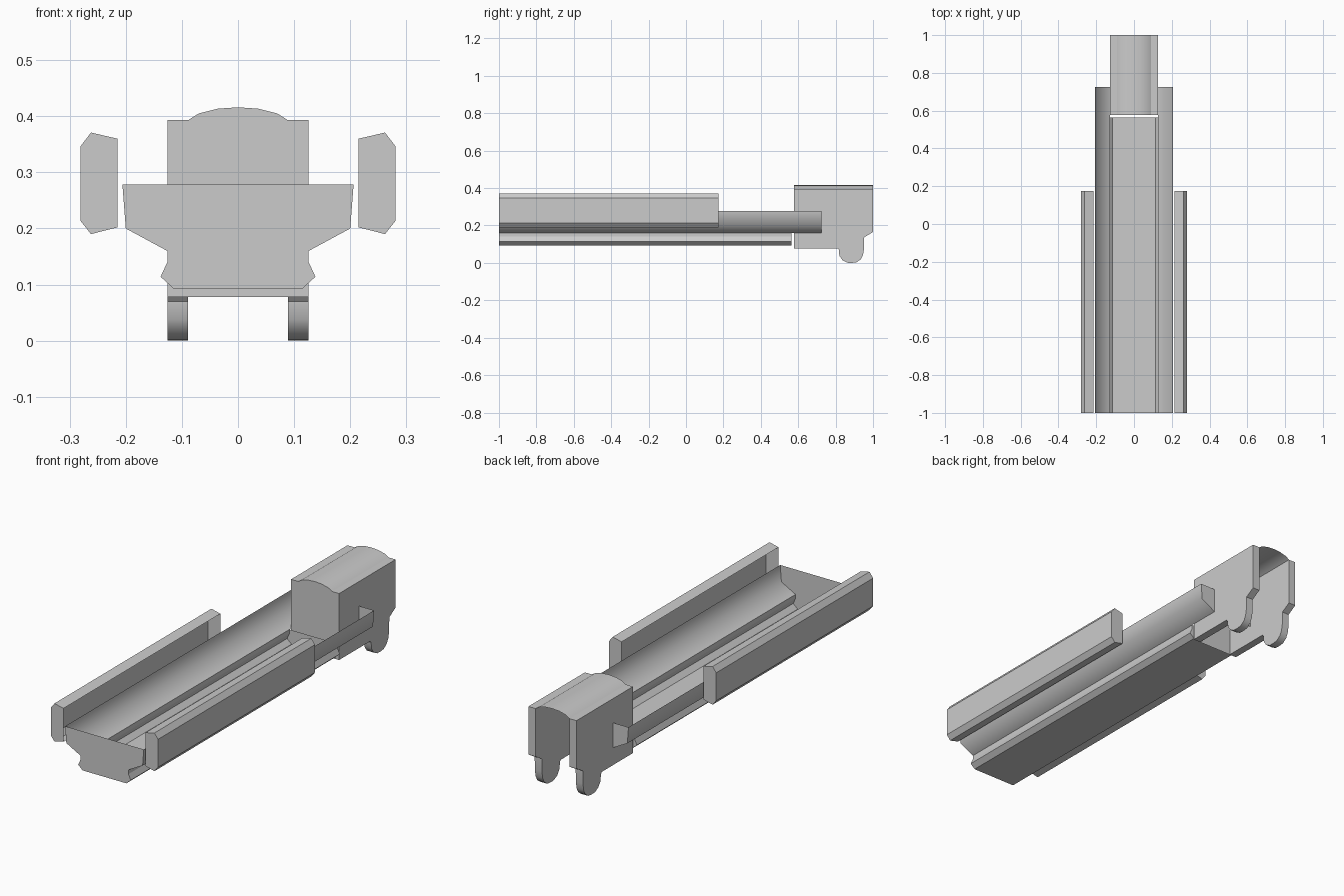
import bpy, bmesh, math

if "Cube" in bpy.data.objects:
    bpy.data.objects.remove(bpy.data.objects["Cube"])


def sweep(name, profile, start, end, axis='Y', closed=False, caps=(True, True), smooth=None):
    """Extrude a 2D profile along Y (points are x,z) or X (points are y,z)."""
    bm = bmesh.new()
    rings = []
    for d in (start, end):
        rings.append([bm.verts.new((a, d, b) if axis == 'Y' else (d, a, b)) for a, b in profile])
    n = len(profile)
    for i in range(n if closed else n - 1):
        j = (i + 1) % n
        bm.faces.new((rings[0][i], rings[0][j], rings[1][j], rings[1][i]))
    for ring, cap in zip(rings, caps):
        if cap:
            bm.faces.new(ring)
    bmesh.ops.recalc_face_normals(bm, faces=bm.faces)
    mesh = bpy.data.meshes.new(name)
    bm.to_mesh(mesh)
    bm.free()
    obj = bpy.data.objects.new(name, mesh)
    bpy.context.collection.objects.link(obj)
    if smooth:
        bpy.ops.object.select_all(action='DESELECT')
        obj.select_set(True)
        bpy.context.view_layer.objects.active = obj
        bpy.ops.object.shade_smooth_by_angle(angle=math.radians(smooth))
    return obj


def mirrored(points):
    """Complete a half profile with its mirror image."""
    return points + [(-x, z) for x, z in reversed(points)]


# Side panels: shells open towards the trough
panel = [(0.215, 0.36), (0.262, 0.371), (0.281, 0.346),
         (0.281, 0.214), (0.262, 0.19), (0.215, 0.202)]
for side, label in ((1, "right"), (-1, "left")):
    sweep(label + "_side_panel", [(side * x, z) for x, z in panel], -1, 0.175)

# Upper trough: flared wings running past the head block, open on top
left_wing = [(0.126, 0.16), (0.2, 0.2), (0.206, 0.278)]
wings = [(0.206, 0.278), (0.2, 0.2), (0.126, 0.16)]
front_cap_profile = mirrored(wings)
for side, label in ((1, "right"), (-1, "left")):
    sweep(label + "_trough_wing", [(side * x, z) for x, z in wings], -1, 0.725,
          caps=(False, False), smooth=60)


def plate(name, profile, y):
    """Flat upright plate facing along Y."""
    mesh = bpy.data.meshes.new(name)
    mesh.from_pydata([(x, y, z) for x, z in profile], [], [range(len(profile))])
    bpy.context.collection.objects.link(bpy.data.objects.new(name, mesh))


plate("trough_front_wall", front_cap_profile, -1)
plate("trough_back_wall", front_cap_profile, 0.725)

# Lower trough: narrow neck, bulge and flat floor
neck = [(0.126, 0.16), (0.126, 0.14), (0.138, 0.114), (0.115, 0.093)]
sweep("trough_floor", mirrored(neck), -1, 0.565)

# Head block: two cheek plates with rounded feet
cheek = [(0.577, 0.393), (0.577, 0.078), (0.81, 0.078), (0.817, 0.07), (0.82, 0.038),
         (0.837, 0.014), (0.862, 0.001), (0.885, 0), (0.912, 0.003), (0.935, 0.02),
         (0.946, 0.042), (0.952, 0.075), (0.953, 0.137), (1, 0.165), (1, 0.393)]
for side, label in ((1, "right"), (-1, "left")):
    sweep(label + "_cheek_plate", cheek, side * 0.089, side * 0.126,
          axis='X', closed=True, smooth=35)

# Head block: thin arched roof and front wall, open behind and below
arch = [(0.089, 0.393), (0.07, 0.405), (0.036, 0.4135), (0, 0.416),
        (-0.036, 0.4135), (-0.07, 0.405), (-0.089, 0.393)]
sweep("head_roof", arch, 0.577, 1, caps=(False, False), smooth=40)
plate("head_front_wall", arch + [(-0.089, 0.078), (0.089, 0.078)], 0.577)
